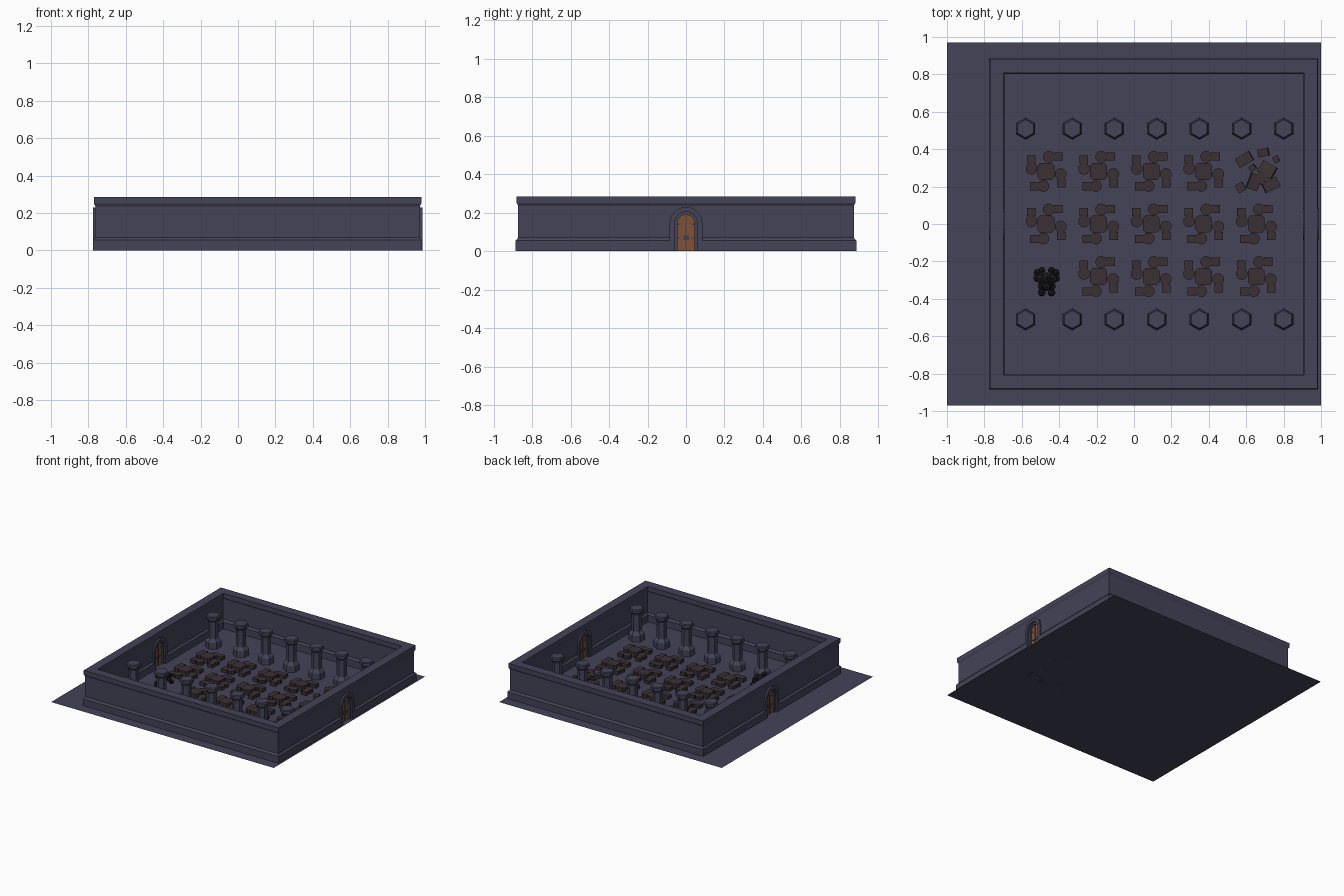
import bpy, bmesh, math, random
from mathutils import Matrix, Vector

if "Cube" in bpy.data.objects:
    bpy.data.objects.remove(bpy.data.objects["Cube"])

random.seed(4)
CX = 0.105                      # centre of the hall along x


def mat(name, r, g, b):
    m = bpy.data.materials.new(name)
    m.diffuse_color = (r, g, b, 1)
    m.use_nodes = True
    m.node_tree.nodes["Principled BSDF"].inputs["Base Color"].default_value = m.diffuse_color
    return m


STONE = mat("slate_stone", 0.056, 0.056, 0.098)
WOOD = mat("dark_wood", 0.044, 0.030, 0.036)
DOOR = mat("door_wood", 0.21, 0.085, 0.04)
IRON = mat("iron", 0.06, 0.055, 0.07)
BLACK = mat("black_rock", 0.014, 0.012, 0.014)


def finish(name, bm, m):
    bmesh.ops.recalc_face_normals(bm, faces=bm.faces)
    me = bpy.data.meshes.new(name)
    bm.to_mesh(me)
    bm.free()
    me.materials.append(m)
    ob = bpy.data.objects.new(name, me)
    bpy.context.collection.objects.link(ob)
    return ob


def lathe(bm, profile, sides, x, y, phase=0.0):
    """Stack of regular polygons (radius, z), capped at both ends."""
    rings = [[bm.verts.new((x + r * math.cos(phase + k * math.tau / sides),
                            y + r * math.sin(phase + k * math.tau / sides), z))
              for k in range(sides)] for r, z in profile]
    for a, b in zip(rings, rings[1:]):
        for k in range(sides):
            j = (k + 1) % sides
            bm.faces.new((a[k], a[j], b[j], b[k]))
    bm.faces.new(rings[0])
    bm.faces.new(rings[-1])


def box(bm, loc, size, rot=Matrix.Identity(4)):
    bmesh.ops.create_cube(bm, size=1, matrix=Matrix.Translation(loc) @ rot @ Matrix.Diagonal((*size, 1)))


def arch_points(r, spring=0.145, z0=0.0):
    pts = [(r, z0)]
    pts += [(r * math.cos(a), spring + r * math.sin(a)) for a in [math.pi * k / 12 for k in range(13)]]
    return pts + [(-r, z0)]


def arch_solid(bm, r, x0, x1, z0=0.0):
    a, b = ([bm.verts.new((x, y, z)) for y, z in arch_points(r, z0=z0)] for x in (x0, x1))
    n = len(a)
    bm.faces.new(a)
    bm.faces.new(b)
    for k in range(n):
        bm.faces.new((a[k], a[(k + 1) % n], b[(k + 1) % n], b[k]))


def arch_band(bm, ro, ri, x0, x1):
    loops = [[bm.verts.new((x, y, z)) for y, z in arch_points(r)]
             for r, x in ((ro, x0), (ro, x1), (ri, x1), (ri, x0))]
    for i in range(4):
        p, q = loops[i], loops[(i + 1) % 4]
        for k in range(len(p) - 1):
            bm.faces.new((p[k], p[k + 1], q[k + 1], q[k]))
    bm.faces.new([l[0] for l in loops])
    bm.faces.new([l[-1] for l in loops])


# floor slab (single sheet)
bm = bmesh.new()
bmesh.ops.create_grid(bm, x_segments=1, y_segments=1, size=1, matrix=Matrix.Diagonal((1, 0.97, 1, 1)))
finish("floor", bm, STONE)

# perimeter wall: moulded profile swept round a rectangle
outer = [(0.885, 0), (0.885, 0.055), (0.872, 0.07), (0.872, 0.235), (0.88, 0.25), (0.88, 0.285)]
profile = outer + [(1.688 - d, z) for d, z in reversed(outer)]
bm = bmesh.new()
rings = [[bm.verts.new((CX + sx * (d - 0.005), sy * d, z))
          for sx, sy in ((1, 1), (-1, 1), (-1, -1), (1, -1))] for d, z in profile]
for i in range(len(rings)):
    a, b = rings[i], rings[(i + 1) % len(rings)]
    for k in range(4):
        bm.faces.new((a[k], a[(k + 1) % 4], b[(k + 1) % 4], b[k]))
wall = finish("perimeter_wall", bm, STONE)

# doorway opening through both end walls
bm = bmesh.new()
arch_solid(bm, 0.062, -1.2, 1.4, z0=-0.1)
cutter = finish("doorway_cutter", bm, STONE)
cutter.hide_render = True
mod = wall.modifiers.new("doorways", 'BOOLEAN')
mod.object, mod.operation, mod.solver = cutter, 'DIFFERENCE', 'EXACT'
bpy.context.view_layer.objects.active = wall
bpy.ops.object.modifier_apply(modifier=mod.name)
bpy.data.objects.remove(cutter)

# arched doors with stepped frames at both ends
for side, s in (("right", 1), ("left", -1)):
    X = lambda d: CX + s * d
    bm = bmesh.new()
    arch_band(bm, 0.085, 0.06, X(0.798), X(0.881))
    arch_band(bm, 0.063, 0.045, X(0.81), X(0.868))
    finish(side + "_door_frame", bm, STONE)
    bm = bmesh.new()
    arch_solid(bm, 0.047, X(0.824), X(0.854))
    finish(side + "_door", bm, DOOR)
    bm = bmesh.new()
    for d in (0.822, 0.856):
        box(bm, (X(d), 0, 0.0925), (0.006, 0.003, 0.185))
        box(bm, (X(d), 0, 0.07), (0.008, 0.03, 0.022))
        for y in (-0.036, 0.036):
            for z in (0.07, 0.14):
                box(bm, (X(d), y, z), (0.006, 0.016, 0.007))
    finish(side + "_door_ironwork", bm, IRON)

# two rows of hexagonal columns
column = [(0.06, 0), (0.06, 0.05), (0.052, 0.06), (0.041, 0.07), (0.038, 0.075), (0.038, 0.205),
          (0.045, 0.22), (0.054, 0.228), (0.054, 0.25), (0.048, 0.257)]
for y in (0.51, -0.51):
    for i, x in enumerate((-0.58, -0.33, -0.105, 0.122, 0.35, 0.575, 0.80)):
        bm = bmesh.new()
        lathe(bm, column, 6, x, y, math.pi / 6)
        finish("column_%s_%d" % ("back" if y > 0 else "front", i), bm, STONE)

# dining sets: chamfered table, four round stools and four square stools
for i in range(5):
    for j in (-1, 0, 1):
        if (i, j) in ((4, 1), (0, -1)):
            continue
        x, y = -0.47 + 0.281 * i, 0.281 * j
        bm = bmesh.new()
        n = len(bm.verts)
        box(bm, (x, y, 0.021), (0.09, 0.09, 0.042))
        upright = [e for e in bm.edges if abs(e.verts[0].co.z - e.verts[1].co.z) > 0.01]
        bmesh.ops.bevel(bm, geom=upright, offset=0.014, segments=1, affect='EDGES')
        finish("table", bm, WOOD)
        bm = bmesh.new()
        for k in range(4):
            turn = Matrix.Rotation(k * math.pi / 2, 4, 'Z')
            r = turn @ Vector((0.078, -0.014, 0))
            q = turn @ Vector((0.064, 0.08, 0))
            lathe(bm, [(0.032, 0), (0.032, 0.028)], 10, x + r.x, y + r.y, 0.3)
            box(bm, (x + q.x, y + q.y, 0.014), (0.045, 0.045, 0.028))
        finish("stools", bm, WOOD)

# smashed dining set: scattered tilted planks (x, y, length, width, angle)
bm = bmesh.new()
for x, y, l, w, a in ((0.59, 0.345, 0.085, 0.055, 30), (0.692, 0.382, 0.056, 0.042, 12),
                      (0.76, 0.345, 0.03, 0.038, 30), (0.634, 0.3, 0.034, 0.034, 40),
                      (0.712, 0.29, 0.085, 0.07, -30), (0.57, 0.195, 0.045, 0.048, 30),
                      (0.642, 0.225, 0.06, 0.085, -20), (0.732, 0.21, 0.085, 0.058, 25),
                      (0.68, 0.245, 0.05, 0.05, 45)):
    rot = Matrix.Rotation(math.radians(a), 4, 'Z') @ Matrix.Rotation(random.uniform(-0.2, 0.2), 4, 'Y')
    box(bm, (x, y, 0.022), (l, w, 0.026), rot)
finish("broken_furniture", bm, WOOD)

# crouched figure of black rock chunks (dx, dy, z, radius), mirrored left and right
bm = bmesh.new()
chunks = [(0, -0.01, 0.075, 0.042), (0, 0.015, 0.105, 0.032), (0, -0.035, 0.12, 0.024),
          (0.03, 0.01, 0.10, 0.03), (0.052, 0.012, 0.082, 0.022), (0.05, 0.042, 0.05, 0.022),
          (0.025, 0.055, 0.09, 0.02), (0.025, -0.03, 0.045, 0.026), (0.026, -0.065, 0.02, 0.022)]
for dx, dy, z, r in chunks:
    for s in ((1, -1) if dx else (1,)):
        rot = Matrix.Rotation(s * (dx * 20 + dy * 9), 4, 'Z') @ Matrix.Diagonal((1, 1, 0.95, 1))
        bmesh.ops.create_icosphere(bm, subdivisions=1, radius=r,
                                   matrix=Matrix.Translation((-0.467 + s * dx, -0.302 + dy, z)) @ rot)
finish("rock_figure", bm, BLACK)
